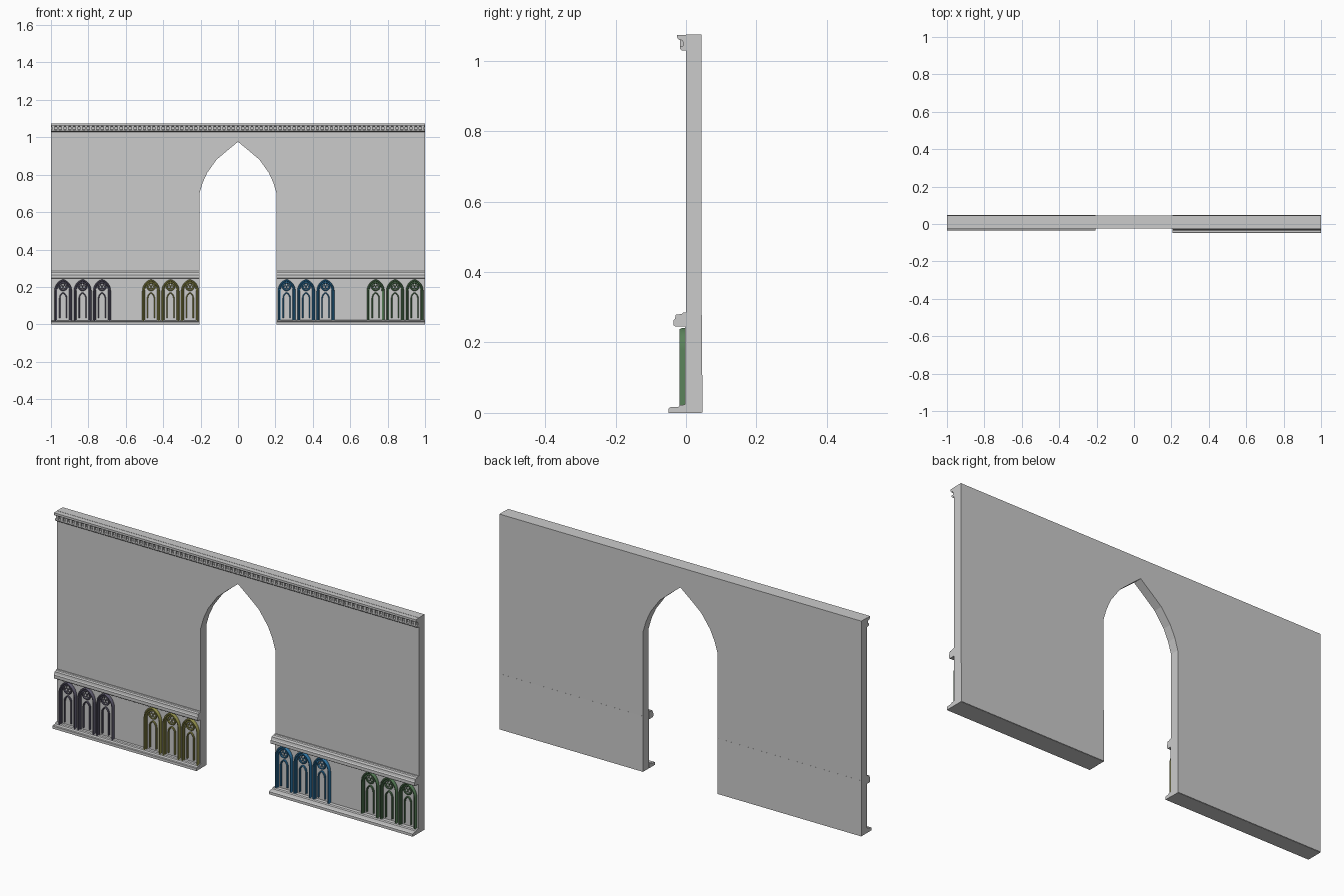
import bpy, bmesh
from math import sin, cos, pi, sqrt, atan2
from mathutils import Matrix, Vector

if "Cube" in bpy.data.objects:
    bpy.data.objects.remove(bpy.data.objects["Cube"])


def finish(name, bm, color=None, smooth=False):
    bmesh.ops.recalc_face_normals(bm, faces=bm.faces)
    me = bpy.data.meshes.new(name)
    bm.to_mesh(me)
    bm.free()
    ob = bpy.data.objects.new(name, me)
    bpy.context.collection.objects.link(ob)
    if color:
        mat = bpy.data.materials.new(name + "_paint")
        mat.diffuse_color = (*color, 1)
        mat.use_nodes = True
        mat.node_tree.nodes["Principled BSDF"].inputs["Base Color"].default_value = mat.diffuse_color
        me.materials.append(mat)
    if smooth:
        bpy.ops.object.select_all(action='DESELECT')
        ob.select_set(True)
        bpy.context.view_layer.objects.active = ob
        bpy.ops.object.shade_smooth_by_angle()
    return ob


def sweep(bm, rings, closed=False):
    """Skin a list of equal-length closed loops; cap the ends unless closed."""
    loops = [[bm.verts.new(p) for p in r] for r in rings]
    n = len(loops[0])
    pairs = list(zip(loops, loops[1:])) + ([(loops[-1], loops[0])] if closed else [])
    for a, b in pairs:
        for i in range(n):
            j = (i + 1) % n
            bm.faces.new((a[i], a[j], b[j], b[i]))
    if not closed:
        bm.faces.new(loops[0])
        bm.faces.new(loops[-1])


def moulding(name, x0, x1, profile):
    """Run a (y, z) profile along x."""
    bm = bmesh.new()
    sweep(bm, [[(x, y, z) for y, z in profile] for x in (x0, x1)])
    return finish(name, bm)


def box(bm, x0, x1, y0, y1, z0, z1):
    m = Matrix.Translation(((x0 + x1) / 2, (y0 + y1) / 2, (z0 + z1) / 2))
    m = m @ Matrix.Diagonal((x1 - x0, y1 - y0, z1 - z0, 1))
    bmesh.ops.create_cube(bm, size=1, matrix=m)


def pointed_frame(bm, cx, half, z0, spring, rise, profile, steps=7):
    """Sweep an (inset, y) profile up one jamb, over a pointed arch, and down."""
    R = (rise * rise + half * half) / (2 * half)
    side = []
    for i in range(-1, steps + 1):
        ring = []
        for inset, y in profile:
            r, c = R - inset, R - half
            top = atan2(sqrt(r * r - c * c), c)
            a = top * max(i, 0) / steps
            z = z0 if i < 0 else spring + r * sin(a)
            ring.append((r * cos(a) - c, y, z))
        side.append(ring)
    right = [[(cx + x, y, z) for x, y, z in r] for r in side]
    left = [[(cx - x, y, z) for x, y, z in r] for r in side[:-1]]
    sweep(bm, right + left[::-1])


def ring(bm, cx, y, cz, R, r, seg, sides=6):
    """Torus facing the front."""
    rings = []
    for i in range(seg):
        a = 2 * pi * i / seg
        rings.append([(cx + (R + r * cos(b)) * cos(a), y + r * sin(b),
                       cz + (R + r * cos(b)) * sin(a))
                      for b in (2 * pi * k / sides for k in range(sides))])
    sweep(bm, rings, closed=True)


# wall with pointed doorway
arch = [(0.206, 0), (0.206, 0.70), (0.19, 0.755), (0.165, 0.81), (0.115, 0.88), (0.06, 0.927)]
outline = [(1, 0), (1, 1.075), (-1, 1.075), (-1, 0)]
outline += [(-x, z) for x, z in arch] + [(0, 0.976)] + arch[::-1]
bm = bmesh.new()
sweep(bm, [[(x, y, z) for x, z in outline] for y in (0, 0.0445)])
finish("wall", bm)

# cornice along the top, with a row of small brackets
moulding("cornice", -1, 1, [(0.001, 1.074), (-0.025, 1.074), (-0.025, 1.066), (-0.021, 1.060),
                            (-0.011, 1.058), (-0.008, 1.052), (-0.008, 1.042), (-0.017, 1.040),
                            (-0.017, 1.034), (-0.011, 1.029), (0.001, 1.029)])
bm = bmesh.new()
count = 80
for i in range(count):
    x = -1 + 2 * (i + 0.5) / count
    box(bm, x - 0.006, x + 0.006, -0.017, -0.004, 1.039, 1.060)
finish("cornice_brackets", bm)

# lower wall panel, ledge and plinth on each side of the doorway
for side, x0, x1, k in (("left", -1, -0.205, 0.72), ("right", 0.205, 1, 1.0)):
    moulding(side + "_dado", x0 + 0.001, x1 - 0.001,
             [(-0.003, 0.001), (-0.003, 0.278), (0.0448, 0.278), (0.047, 0.001)])
    moulding(side + "_ledge", x0, x1,
             [(k * y, z) for y, z in [(0.001, 0.285), (-0.008, 0.285), (-0.012, 0.281),
                                      (-0.029, 0.279), (-0.031, 0.268), (-0.035, 0.264),
                                      (-0.035, 0.249), (-0.030, 0.245), (0.001, 0.245)]])
    moulding(side + "_plinth", x0, x1,
             [(k * y, z) for y, z in [(0.001, 0), (-0.049, 0), (-0.049, 0.013), (-0.044, 0.016),
                                      (-0.022, 0.017), (-0.018, 0.022), (0.001, 0.024)]])

# blind tracery: four coloured groups of three lancets
outer = [(0, 0), (0, -0.012), (0.003, -0.018), (0.007, -0.018), (0.009, -0.012),
         (0.013, -0.010), (0.015, 0)]
inner = [(0, 0), (0, -0.009), (0.003, -0.012), (0.006, -0.009), (0.006, 0)]
groups = [("purple", -0.831, (0.13, 0.12, 0.18)), ("olive", -0.361, (0.32, 0.31, 0.08)),
          ("blue", 0.364, (0.03, 0.20, 0.42)), ("green", 0.840, (0.10, 0.22, 0.10))]
for label, centre, color in groups:
    bm = bmesh.new()
    for i in (-1, 0, 1):
        cx = centre + i * 0.104
        pointed_frame(bm, cx, 0.047, 0.018, 0.178, 0.063, outer)
        pointed_frame(bm, cx, 0.021, 0.035, 0.140, 0.032, inner, 4)
        # rose with three foils
        ring(bm, cx, -0.009, 0.203, 0.021, 0.004, 16)
        for k in range(3):
            a = pi / 2 + k * 2 * pi / 3
            ring(bm, cx + 0.009 * cos(a), -0.006, 0.203 + 0.009 * sin(a), 0.008, 0.002, 8, 4)
    finish(label + "_tracery", bm, color, smooth=True)
